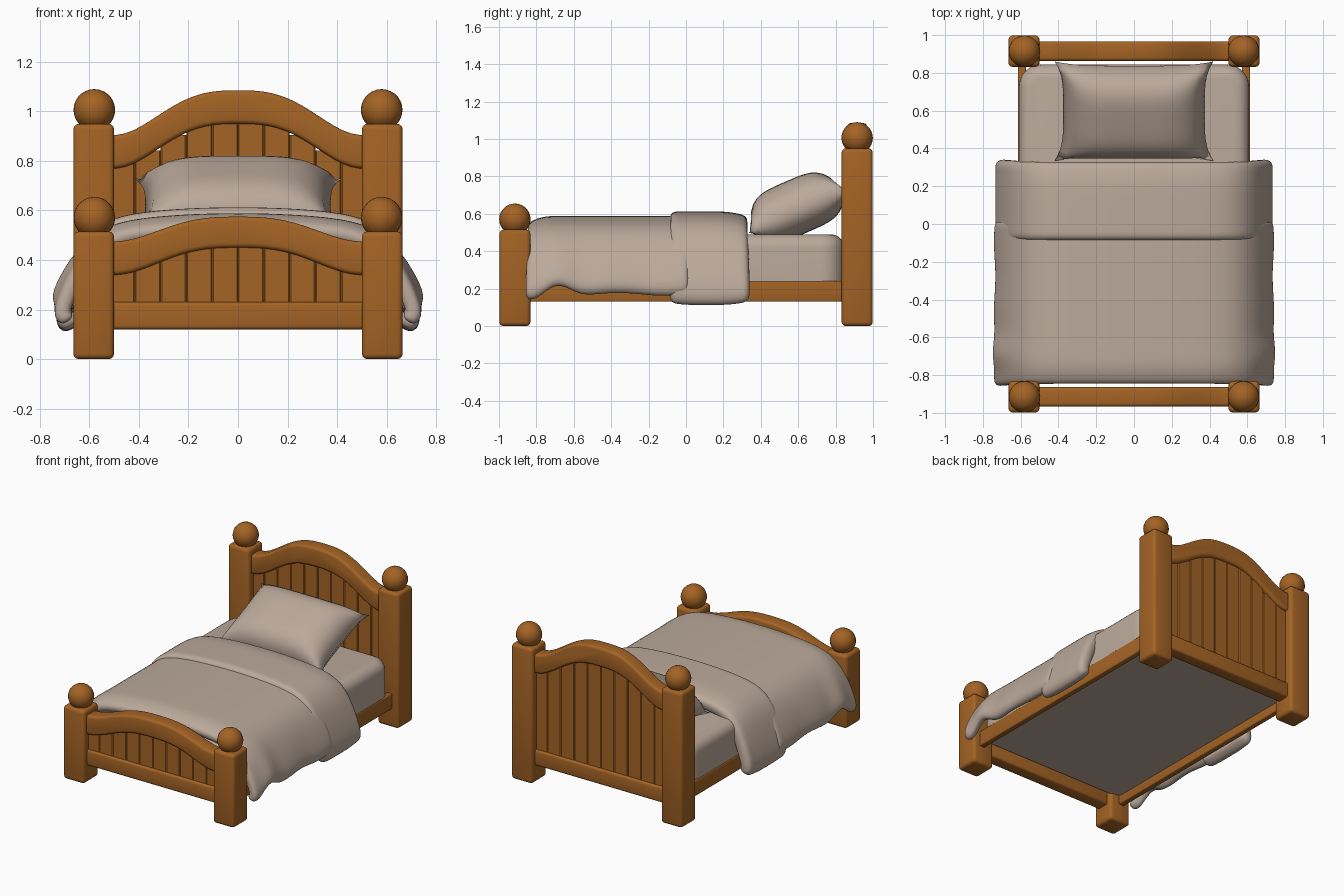
import bpy, bmesh, math
from mathutils import Matrix, Vector

if "Cube" in bpy.data.objects:
    bpy.data.objects.remove(bpy.data.objects["Cube"])


def material(name, rgb):
    m = bpy.data.materials.new(name)
    m.use_nodes = True
    m.diffuse_color = (*rgb, 1)
    m.node_tree.nodes["Principled BSDF"].inputs["Base Color"].default_value = (*rgb, 1)
    return m


WOOD = material("warm wood", (0.37, 0.125, 0.018))
CLOTH = material("beige linen", (0.50, 0.40, 0.33))


def finish(name, bm, mat, angle=None):
    bmesh.ops.recalc_face_normals(bm, faces=bm.faces)
    mesh = bpy.data.meshes.new(name)
    bm.to_mesh(mesh)
    bm.free()
    mesh.materials.append(mat)
    obj = bpy.data.objects.new(name, mesh)
    bpy.context.collection.objects.link(obj)
    mesh.shade_smooth()
    if angle:
        bpy.ops.object.select_all(action="DESELECT")
        obj.select_set(True)
        bpy.context.view_layer.objects.active = obj
        bpy.ops.object.shade_smooth_by_angle(angle=math.radians(angle))
    return obj


def round_edges(bm, width, segments=3, only=lambda e: True):
    edges = [e for e in bm.edges if e.calc_face_angle(0) > 0.6 and only(e)]
    bmesh.ops.bevel(bm, geom=edges, offset=width, segments=segments,
                    profile=0.5, affect="EDGES", clamp_overlap=True)


def add_box(bm, x, y, z):
    size = Matrix.Diagonal((x[1] - x[0], y[1] - y[0], z[1] - z[0], 1))
    mid = Matrix.Translation((sum(x) / 2, sum(y) / 2, sum(z) / 2))
    bmesh.ops.create_cube(bm, size=1, matrix=mid @ size)


def box(name, x, y, z, bevel, mat=WOOD):
    bm = bmesh.new()
    add_box(bm, x, y, z)
    round_edges(bm, bevel)
    return finish(name, bm, mat, 40)


def arch(x):
    # flowing crown, 1 in the middle and 0 at the posts
    return 0.5 + 0.5 * math.cos(math.pi * min(abs(x) / 0.5, 1) ** 1.4)


def bed_end(name, y, post_top, top, lower, rise_top, rise_low):
    # posts with ball finials
    for side, s in (("left", 1), ("right", -1)):
        xs = sorted((s * 0.5, s * 0.665))
        box(f"{name}_post_{side}", xs, (y - 0.083, y + 0.083), (0, post_top), 0.022)
        bm = bmesh.new()
        bmesh.ops.create_uvsphere(bm, u_segments=20, v_segments=14, radius=0.084,
                                  matrix=Matrix.Translation((s * 0.58, y, post_top + 0.056)))
        finish(f"{name}_finial_{side}", bm, WOOD)

    # curved top rail
    bm = bmesh.new()
    n = 32
    xs = [-0.52 + 1.04 * i / n for i in range(n + 1)]
    outline = [(x, top + rise_top * arch(x)) for x in xs]
    outline += [(x, lower + rise_low * arch(x)) for x in reversed(xs)]
    face = bm.faces.new([bm.verts.new((x, y - 0.052, z)) for x, z in outline])
    ext = bmesh.ops.extrude_face_region(bm, geom=[face])
    moved = [v for v in ext["geom"] if isinstance(v, bmesh.types.BMVert)]
    bmesh.ops.translate(bm, verts=moved, vec=(0, 0.104, 0))
    if not face.is_valid or len(bm.faces) < n * 2 + 4:
        bm.faces.new([v for v in bm.verts if v not in moved])
    round_edges(bm, 0.018)
    finish(f"{name}_top_rail", bm, WOOD, 40)

    # bottom rail and plank panel
    box(f"{name}_bottom_rail", (-0.52, 0.52), (y - 0.047, y + 0.047), (0.12, 0.23), 0.015)
    bm = bmesh.new()
    planks = 10
    w = 1.04 / planks
    for i in range(planks):
        x0 = -0.52 + i * w
        z1 = lower + 0.05 + rise_low * min(arch(x0), arch(x0 + w))
        add_box(bm, (x0, x0 + w), (y - 0.03, y + 0.03), (0.2, z1))
    round_edges(bm, 0.005, 1, lambda e: abs(e.verts[0].co.z - e.verts[1].co.z) > 0.1)
    finish(f"{name}_planks", bm, WOOD, 25)


bed_end("headboard", 0.915, 0.95, 0.905, 0.77, 0.18, 0.18)
bed_end("footboard", -0.915, 0.515, 0.475, 0.34, 0.10, 0.11)

# side rails
for side, s in (("left", 1), ("right", -1)):
    box(f"side_rail_{side}", sorted((s * 0.572, s * 0.615)), (-0.87, 0.87), (0.13, 0.24), 0.008)

# mattress with rounded corners
bm = bmesh.new()
add_box(bm, (-0.61, 0.61), (-0.845, 0.845), (0.19, 0.49))
round_edges(bm, 0.12, 6, lambda e: abs(e.verts[0].co.z - e.verts[1].co.z) > 0.1)
round_edges(bm, 0.07, 5, lambda e: e.verts[0].co.z > 0.4 and e.verts[1].co.z > 0.4)
finish("mattress", bm, CLOTH, 40)

# half cross-section of draped bedding, centre to hem
DRAPE = [(0, 0.6), (0.2, 0.596), (0.4, 0.58), (0.53, 0.55), (0.625, 0.475),
         (0.685, 0.36), (0.725, 0.25), (0.738, 0.17), (0.7, 0.12)]


def drape(name, y0, y1, rows, thickness, lift, flare, hem):
    bm = bmesh.new()
    section = [(-x, z) for x, z in reversed(DRAPE[1:])] + DRAPE
    grid = []
    for i in range(rows + 1):
        y = y0 + (y1 - y0) * i / rows
        row = []
        for x, z in section:
            low = max(0, (0.5 - z) / 0.38)
            z = 0.5 - low * (0.5 - hem(y)) if low else z
            x += math.copysign(flare(y) * low, x) if x else 0
            row.append(bm.verts.new((x, y, z + lift(y) * (1 - low))))
        grid.append(row)
    for a, b in zip(grid, grid[1:]):
        for j in range(len(section) - 1):
            bm.faces.new((a[j], a[j + 1], b[j + 1], b[j]))
    obj = finish(name, bm, CLOTH)
    # outward normals so the thickness grows inward
    if obj.data.polygons[len(section) // 2].normal.z < 0:
        obj.data.flip_normals()
    solid = obj.modifiers.new("thickness", "SOLIDIFY")
    solid.thickness, solid.offset = thickness, -1
    sub = obj.modifiers.new("soften", "SUBSURF")
    sub.levels = sub.render_levels = 2


def bump(y, centre, width):
    return math.exp(-((y - centre) / width) ** 2)


# main blanket with flared foot corners, and the turned-down fold
drape("blanket", -0.86, 0.02, 16, 0.07,
      lambda y: -0.01 - 0.05 * bump(y, -0.88, 0.07),
      lambda y: -0.008 + 0.03 * bump(y, -0.83, 0.06) - 0.018 * bump(y, -0.68, 0.08)
      + 0.005 * math.sin(17 * y),
      lambda y: 0.155 - 0.045 * bump(y, -0.82, 0.07) + 0.06 * bump(y, -0.68, 0.08)
      + 0.008 * math.sin(13 * y))
drape("blanket_fold", -0.09, 0.34, 7, 0.09,
      lambda y: 0.014 - 0.03 * bump(y, 0.36, 0.08),
      lambda y: 0.004 - 0.012 * bump(y, 0.34, 0.06),
      lambda y: 0.095 + 0.02 * bump(y, 0.36, 0.08) + 0.012 * bump(y, -0.1, 0.06))

# pillow: two puffed sheets joined along a pinched seam
bm = bmesh.new()
tilt = Matrix.Translation((0, 0.597, 0.615)) @ Matrix.Rotation(0.41, 4, "X")
for puff in (0.17, -0.125):
    sheet = bmesh.ops.create_grid(bm, x_segments=22, y_segments=18, size=1)["verts"]
    for v in sheet:
        u, w = v.co.x, v.co.y
        full = max(0, (1 - u ** 4) * (1 - w ** 4)) ** 0.62
        x = u * (0.375 + 0.045 * w ** 4)
        y = w * (0.262 + 0.025 * u ** 4)
        v.co = tilt @ Vector((x, y, puff * full))
bmesh.ops.remove_doubles(bm, verts=bm.verts, dist=0.0005)
finish("pillow", bm, CLOTH)
